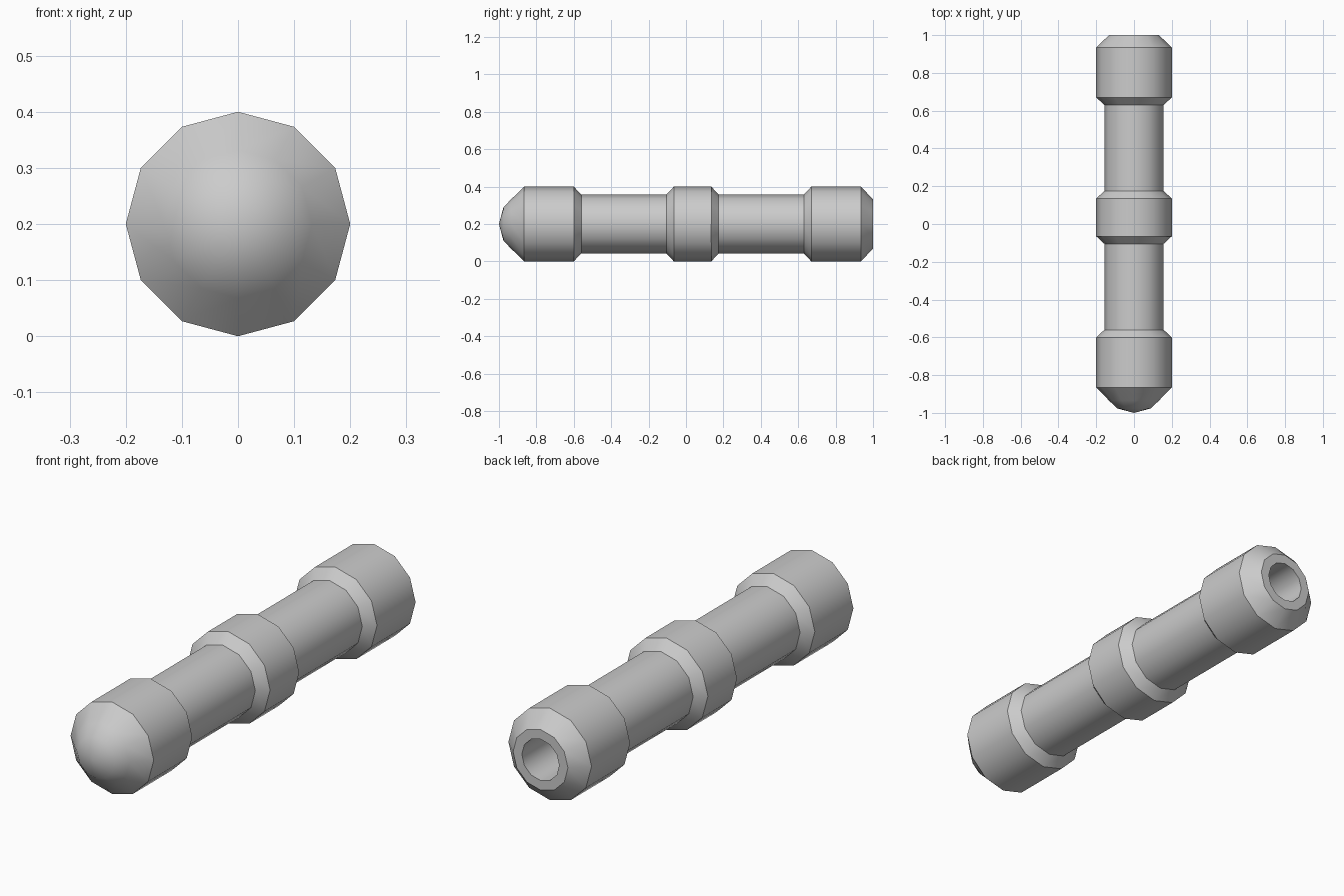
import bpy, bmesh, math

if "Cube" in bpy.data.objects:
    bpy.data.objects.remove(bpy.data.objects["Cube"])

SIDES = 12
R, GRIP_R = 0.2, 0.157      # collar and grip radii
RIM_R, HOLE_R = 0.132, 0.09
AXIS_Z = 0.2

# Profile along the rod as (y, radius), from nose to socket
nose = [(-1.0, 0), (-0.976, HOLE_R), (-0.935, RIM_R), (-0.865, R)]
front_grip = [(-0.60, R), (-0.56, GRIP_R), (-0.105, GRIP_R), (-0.065, R)]
rear_grip = [(0.135, R), (0.175, GRIP_R), (0.63, GRIP_R), (0.67, R)]
socket = [(0.935, R), (1.0, RIM_R), (1.0, HOLE_R), (0.70, HOLE_R), (0.70, 0)]


def lathe(name, profile):
    """Spin a profile around the lengthwise y axis."""
    bm = bmesh.new()
    verts = [bm.verts.new((r, y, 0)) for y, r in profile]
    edges = [bm.edges.new(pair) for pair in zip(verts, verts[1:])]
    bmesh.ops.spin(bm, geom=verts + edges, cent=(0, 0, 0), axis=(0, 1, 0),
                   angle=math.tau, steps=SIDES, use_duplicate=False)
    bmesh.ops.remove_doubles(bm, verts=bm.verts[:], dist=1e-4)
    bmesh.ops.recalc_face_normals(bm, faces=bm.faces[:])
    mesh = bpy.data.meshes.new(name)
    bm.to_mesh(mesh)
    bm.free()
    obj = bpy.data.objects.new(name, mesh)
    bpy.context.collection.objects.link(obj)
    obj.location.z = AXIS_Z
    return obj


# Ribbed rod with a domed nose and a hollow rear end
rod = lathe("ribbed_rod", nose + front_grip + rear_grip + socket)
bpy.context.view_layer.objects.active = rod
rod.select_set(True)
bpy.ops.object.shade_smooth_by_angle(angle=math.radians(38))
